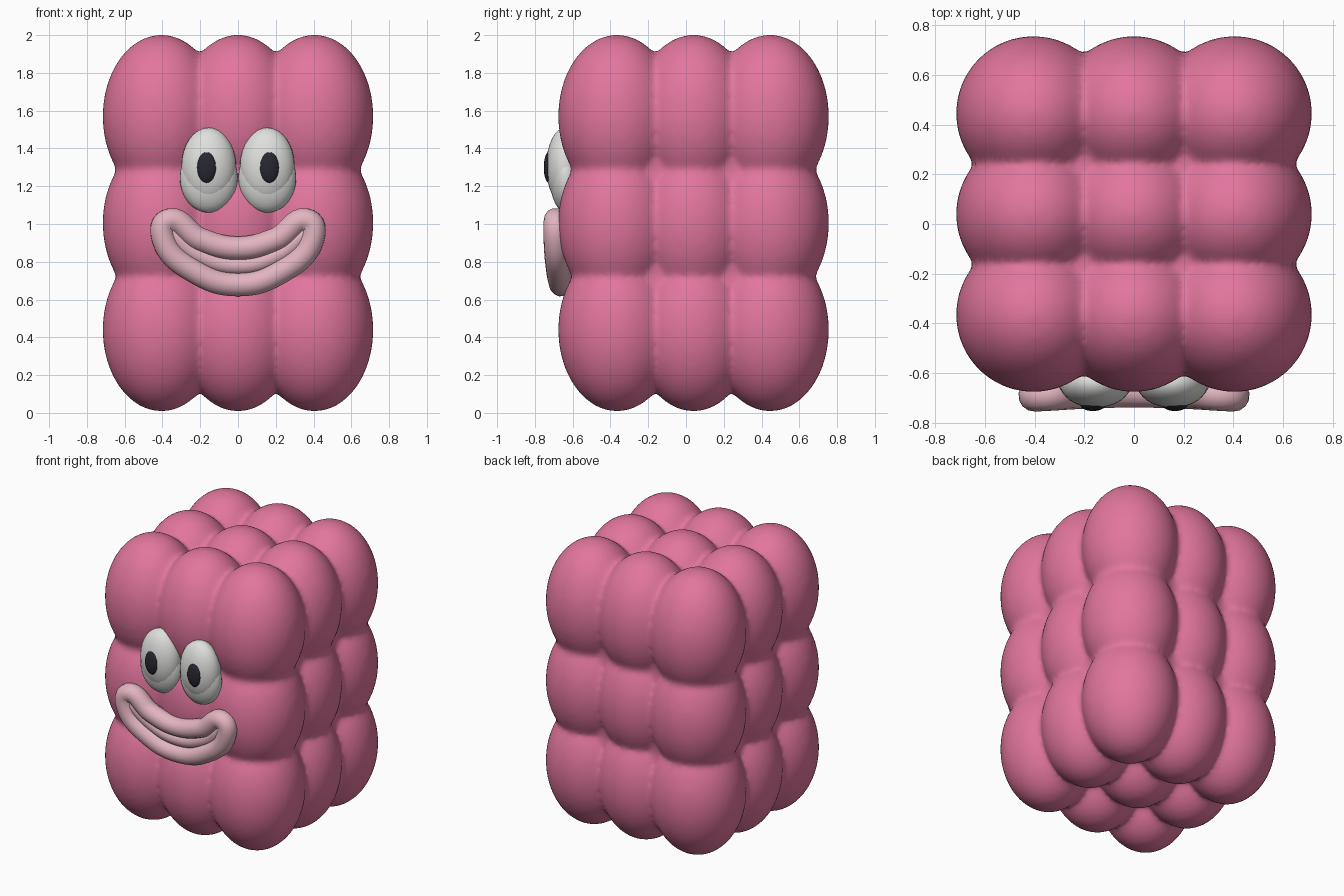
import bpy, bmesh
from mathutils import Matrix, Vector

if "Cube" in bpy.data.objects:
    bpy.data.objects.remove(bpy.data.objects["Cube"], do_unlink=True)


def material(name, rgb):
    m = bpy.data.materials.new(name)
    m.use_nodes = True
    m.diffuse_color = (*rgb, 1)
    m.node_tree.nodes["Principled BSDF"].inputs["Base Color"].default_value = (*rgb, 1)
    return m


body_pink = material("body pink", (0.76, 0.18, 0.34))
lip_pink = material("lip pink", (0.77, 0.46, 0.53))
eye_white = material("eye white", (0.74, 0.74, 0.72))
pupil_dark = material("pupil dark", (0.02, 0.02, 0.03))


def add_ball(bm, centre, radii, segments=32):
    bmesh.ops.create_uvsphere(
        bm, u_segments=segments, v_segments=segments // 2, radius=1,
        matrix=Matrix.Translation(centre) @ Matrix.Diagonal((*radii, 1)))


def finish(bm, name, mat):
    mesh = bpy.data.meshes.new(name)
    bm.to_mesh(mesh)
    bm.free()
    mesh.materials.append(mat)
    for p in mesh.polygons:
        p.use_smooth = True
    ob = bpy.data.objects.new(name, mesh)
    bpy.context.collection.objects.link(ob)
    return ob


def ball(name, centre, radii, mat):
    bm = bmesh.new()
    add_ball(bm, centre, radii)
    return finish(bm, name, mat)


# Body: a 3 x 3 x 3 block of lobes around a rounded core, fused and softened
bm = bmesh.new()
core = bmesh.ops.create_cube(bm, size=2)
bmesh.ops.bevel(bm, geom=bm.edges[:], offset=0.42, segments=5, profile=0.5, affect='EDGES')
bmesh.ops.transform(bm, verts=bm.verts[:],
                    matrix=Matrix.Translation((0, 0.04, 1.005)) @ Matrix.Diagonal((0.59, 0.59, 0.83, 1)))
for i in (-1, 0, 1):
    for j in (-1, 0, 1):
        for k in (-1, 0, 1):
            add_ball(bm, (0.405 * i, 0.04 + 0.405 * j, 1.005 + 0.565 * k),
                     (0.312, 0.312, 0.432), 48)
body = finish(bm, "body", body_pink)
fuse = body.modifiers.new("fuse", 'REMESH')
fuse.mode = 'VOXEL'
fuse.voxel_size = 0.02
fuse.use_smooth_shade = True
soften = body.modifiers.new("soften", 'SMOOTH')
soften.factor = 0.5
soften.iterations = 6

# Eyes with a lower lid bulge and dark pupils
for side, s in (("right", -1), ("left", 1)):
    ball(side + "_eye", (0.155 * s, -0.64, 1.305), (0.145, 0.1, 0.205), eye_white)
    ball(side + "_lower_lid", (0.155 * s, -0.635, 1.245), (0.153, 0.085, 0.185), eye_white)
    ball(side + "_pupil", (0.165 * s, -0.725, 1.3), (0.052, 0.028, 0.083), pupil_dark)


def tube(name, points, radius, cyclic):
    curve = bpy.data.curves.new(name, 'CURVE')
    curve.dimensions = '3D'
    curve.bevel_depth = radius
    curve.bevel_resolution = 5
    curve.resolution_u = 10
    curve.use_fill_caps = True
    curve.materials.append(lip_pink)
    spline = curve.splines.new('BEZIER')
    spline.bezier_points.add(len(points) - 1)
    spline.use_cyclic_u = cyclic
    for bp, co in zip(spline.bezier_points, points):
        bp.co = Vector(co)
        bp.handle_left_type = bp.handle_right_type = 'AUTO'
    ob = bpy.data.objects.new(name, curve)
    bpy.context.collection.objects.link(ob)
    bpy.ops.object.select_all(action='DESELECT')
    ob.select_set(True)
    bpy.context.view_layer.objects.active = ob
    bpy.ops.object.convert(target='MESH')
    bpy.ops.object.shade_smooth()


def mirrored(half):
    return half + [(-x, y, z) for x, y, z in reversed(half) if x > 0]


# Mouth: one closed lip loop with a soft fill between the lips
lips = mirrored([(0, -0.675, 0.872), (0.2, -0.68, 0.918), (0.375, -0.69, 1.015),
                 (0.392, -0.69, 0.915), (0.215, -0.675, 0.74), (0, -0.66, 0.68)])
tube("lips", lips, 0.064, True)
tube("mouth_fill", [(-0.36, -0.675, 0.95), (-0.2, -0.66, 0.83), (0, -0.655, 0.78),
                    (0.2, -0.66, 0.83), (0.36, -0.675, 0.95)], 0.05, False)
